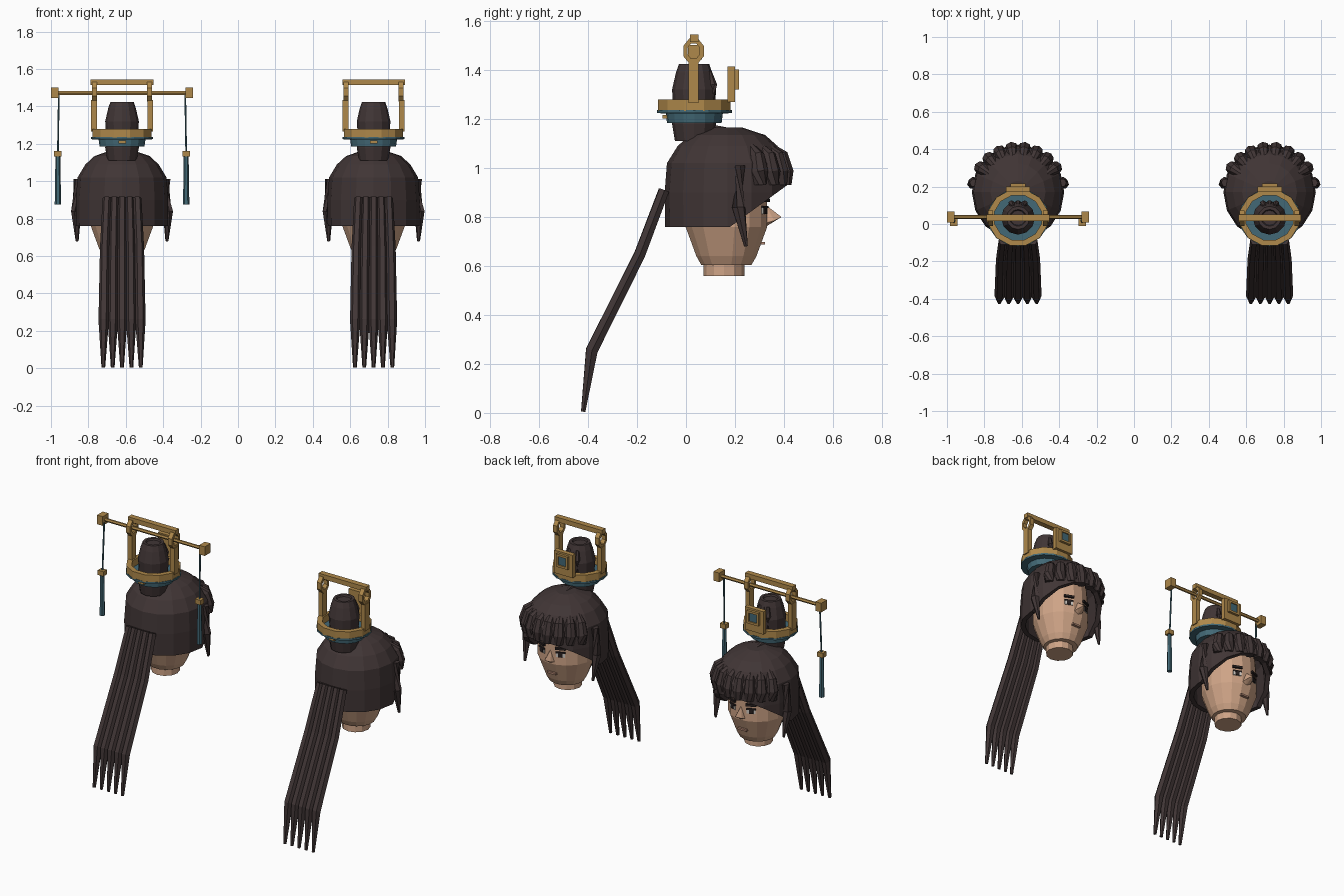
import bpy, bmesh
from math import pi, sin, cos, radians
from mathutils import Vector, Matrix

cube = bpy.data.objects.get("Cube")
if cube:
    bpy.data.objects.remove(cube)


def material(name, rgb):
    m = bpy.data.materials.new(name)
    m.use_nodes = True
    m.diffuse_color = (*rgb, 1)
    m.node_tree.nodes["Principled BSDF"].inputs["Base Color"].default_value = (*rgb, 1)
    return m


HAIR = material("dark brown hair", (0.052, 0.036, 0.036))
SKIN = material("skin", (0.62, 0.37, 0.24))
LIP = material("lip", (0.42, 0.23, 0.16))
GOLD = material("gold", (0.43, 0.25, 0.07))
TEAL = material("teal", (0.055, 0.14, 0.18))
WHITE = material("eye white", (0.6, 0.57, 0.53))
DARK = material("brow and iris", (0.02, 0.014, 0.014))

origin = Vector((0, 0, 0))
prefix = ""


def finish(name, bm, mat):
    bmesh.ops.recalc_face_normals(bm, faces=bm.faces)
    mesh = bpy.data.meshes.new(prefix + name)
    bm.to_mesh(mesh)
    bm.free()
    mesh.materials.append(mat)
    ob = bpy.data.objects.new(prefix + name, mesh)
    ob.location = origin
    bpy.context.collection.objects.link(ob)
    return ob


def box(name, center, size, mat, turn=0):
    """Box, optionally turned about z."""
    bm = bmesh.new()
    m = Matrix.Translation(center) @ Matrix.Rotation(turn, 4, 'Z') @ Matrix.Diagonal((*size, 1))
    bmesh.ops.create_cube(bm, size=1, matrix=m)
    return finish(name, bm, mat)


def bridge(bm, rings, closed=False, caps=True):
    """Skin a list of vertex rings."""
    n = len(rings[0])
    pairs = list(zip(rings, rings[1:])) + ([(rings[-1], rings[0])] if closed else [])
    for a, b in pairs:
        for i in range(n):
            j = (i + 1) % n
            bm.faces.new((a[i], a[j], b[j], b[i]))
    if caps and not closed:
        bm.faces.new(rings[0][::-1])
        bm.faces.new(rings[-1])


def lathe(profile, n, matrix, phase=0.0, closed=False, caps=True):
    """Turn (radius, height) points about the local z axis."""
    bm = bmesh.new()
    rings = []
    for r, z in profile:
        angles = [2 * pi * (i + phase) / n for i in range(n)]
        rings.append([bm.verts.new(matrix @ Vector((r * cos(a), r * sin(a), z))) for a in angles])
    bridge(bm, rings, closed, caps)
    return bm


def at(y, z=0.0, sx=1.0, sy=1.0):
    return Matrix.Translation((0, y, z)) @ Matrix.Diagonal((sx, sy, 1, 1))


def tube(name, points, radii, mat, n=6):
    """Tapered strand through a few points."""
    pts = [Vector(p) for p in points]
    bm = bmesh.new()
    rings = []
    for k, (p, r) in enumerate(zip(pts, radii)):
        d = pts[min(k + 1, len(pts) - 1)] - pts[max(k - 1, 0)]
        q = d.to_track_quat('Z', 'Y')
        rings.append([bm.verts.new(p + q @ Vector((r * cos(a), r * sin(a), 0)))
                      for a in [2 * pi * i / n for i in range(n)]])
    bridge(bm, rings)
    return finish(name, bm, mat)


def polar(angle, r, z, cy=0.165):
    """Point around the head, angle measured from the face direction."""
    return Vector((r * sin(angle), cy + r * cos(angle), z))


def face():
    skull = [(0.105, 0.605), (0.125, 0.64), (0.17, 0.76), (0.17, 0.9), (0.16, 1.02), (0.09, 1.1)]
    finish("head", lathe(skull, 16, at(0.165), 0.5), SKIN)
    finish("neck", lathe([(0.083, 0.56), (0.083, 0.63)], 12, at(0.155)), SKIN)
    # wedge nose
    bm = bmesh.new()
    for p in [(0, 0.325, 0.85), (0, 0.39, 0.8), (0.03, 0.325, 0.775), (-0.03, 0.325, 0.775),
              (0, 0.325, 0.76), (0.022, 0.36, 0.785), (-0.022, 0.36, 0.785)]:
        bm.verts.new(p)
    bmesh.ops.convex_hull(bm, input=bm.verts)
    finish("nose", bm, SKIN)
    box("mouth", (0, 0.307, 0.693), (0.06, 0.03, 0.012), LIP)
    # eyes and brows lie on the face panels beside the nose
    for side, label in ((1, "left"), (-1, "right")):
        a = side * pi / 8
        box(label + "_eye", polar(a, 0.168, 0.825), (0.052, 0.008, 0.026), WHITE, -a)
        box(label + "_iris", polar(a, 0.171, 0.825), (0.026, 0.008, 0.026), DARK, -a)
        box(label + "_lash", polar(a, 0.171, 0.841), (0.056, 0.009, 0.009), DARK, -a)
        box(label + "_brow", polar(a, 0.171, 0.868), (0.062, 0.02, 0.014), DARK, -a)


def hair():
    # cap with a slanted opening over the face
    profile = [(0.25, 0.76), (0.252, 0.9), (0.243, 1.02), (0.2, 1.09), (0.15, 1.135), (0.06, 1.165)]
    bm = lathe(profile, 16, at(0.17, 0, 0.98, 1.02), caps=False)
    bm.faces.new([v for v in bm.verts if v.co.z > 1.16])
    bmesh.ops.bisect_plane(bm, geom=bm.verts[:] + bm.edges[:] + bm.faces[:],
                           plane_co=(0, 0.18, 0.76), plane_no=(0, 0.175, -0.24), clear_outer=True)
    cap = finish("hair_cap", bm, HAIR)
    shell = cap.modifiers.new("thickness", 'SOLIDIFY')
    shell.thickness = 0.03
    shell.offset = -1
    # bangs
    for i in range(8):
        a = radians(-56 + 16 * i)
        tube(f"bang_{i + 1}", [polar(a, 0.18, 1.085), polar(a, 0.225, 1.05), polar(a, 0.24, 0.985),
                               polar(a, 0.24, 0.93)], [0.018, 0.03, 0.037, 0.028], HAIR, 8)
    # side locks
    for s, label in ((1, "left"), (-1, "right")):
        tube(label + "_side_lock", [(s * 0.235, 0.22, 1.01), (s * 0.245, 0.215, 0.84),
                                    (s * 0.24, 0.245, 0.68)], [0.024, 0.028, 0.008], HAIR)
    # long tail of five strands
    for i in range(5):
        k = i - 2
        tube(f"tail_strand_{i + 1}", [(k * 0.04, -0.09, 0.91), (k * 0.046, -0.19, 0.645),
                                      (k * 0.049, -0.385, 0.255), (k * 0.05, -0.42, 0.005)],
             [0.024, 0.026, 0.028, 0.01], HAIR)
    # topknot
    knot = [(0.078, 1.11), (0.09, 1.18), (0.085, 1.25), (0.09, 1.32), (0.074, 1.39),
            (0.062, 1.425), (0.045, 1.425), (0.04, 1.415)]
    finish("topknot", lathe(knot, 12, at(0.033)), HAIR)
    for i, x in enumerate((-0.035, 0, 0.035)):
        tube(f"topknot_lock_{i + 1}", [(x, 0.105, 1.25), (x, 0.11, 1.34), (x * 0.8, 0.095, 1.395)],
             [0.016, 0.017, 0.01], HAIR)
    tube("base_lock", [(0, 0.08, 1.165), (0, 0.17, 1.155)], [0.02, 0.012], HAIR)


def crown():
    cy = 0.034
    dish = [(0.12, 1.185), (0.125, 1.222), (0.165, 1.225), (0.165, 1.237)]
    finish("crown_dish", lathe(dish, 16, at(cy, 0, 1, 0.93)), TEAL)
    band = [(0.16, 1.234), (0.16, 1.28), (0.128, 1.28), (0.128, 1.234)]
    finish("crown_band", lathe(band, 12, at(cy, 0, 1.02, 0.96), 0.5, closed=True), GOLD)
    box("rear_stud", (0, -0.085, 1.21), (0.04, 0.02, 0.015), GOLD)
    # side posts with eyelets, and the bar over them
    for s, label in ((1, "left"), (-1, "right")):
        box(label + "_post", (s * 0.15, 0.031, 1.35), (0.03, 0.042, 0.17), GOLD)
        ring = [(0.053, -0.014), (0.053, 0.014), (0.032, 0.014), (0.032, -0.014)]
        m = Matrix.Translation((s * 0.147, 0.031, 1.478)) @ Matrix.Rotation(pi / 2, 4, 'Y')
        m = m @ Matrix.Diagonal((1.05, 0.85, 1, 1))
        finish(label + "_eyelet", lathe(ring, 8, m, 0.5, closed=True), GOLD)
    box("top_bar", (0, 0.034, 1.53), (0.335, 0.036, 0.03), GOLD)
    # face plate with raised frame and inset stone
    box("plate", (0, 0.185, 1.342), (0.13, 0.03, 0.145), GOLD)
    for s in (1, -1):
        box("plate_rim_side", (s * 0.034, 0.205, 1.362), (0.014, 0.022, 0.055), GOLD)
        box("plate_rim_level", (0, 0.205, 1.362 + s * 0.034), (0.082, 0.022, 0.014), GOLD)
    box("plate_stone", (0, 0.202, 1.362), (0.055, 0.014, 0.055), TEAL)


def hairpin():
    tube("hairpin_rod", [(-0.345, 0.037, 1.472), (0.345, 0.037, 1.472)], [0.011, 0.011], GOLD)
    for s, label in ((1, "left"), (-1, "right")):
        box(label + "_pin_end", (s * 0.36, 0.037, 1.473), (0.04, 0.058, 0.058), GOLD)
        tube(label + "_cord", [(s * 0.338, 0.02, 1.46), (s * 0.343, 0.01, 1.15)],
             [0.005, 0.005], TEAL)
        box(label + "_tassel_cap", (s * 0.343, 0.008, 1.147), (0.04, 0.036, 0.03), GOLD)
        tube(label + "_tassel", [(s * 0.343, 0.008, 1.135), (s * 0.343, 0.008, 0.875)],
             [0.013, 0.017], TEAL)


# two matching heads, only one of them wearing the hairpin
for prefix, x, pinned in (("right_figure_", -0.62, True), ("left_figure_", 0.725, False)):
    origin = Vector((x, 0, 0))
    face()
    hair()
    crown()
    if pinned:
        hairpin()
